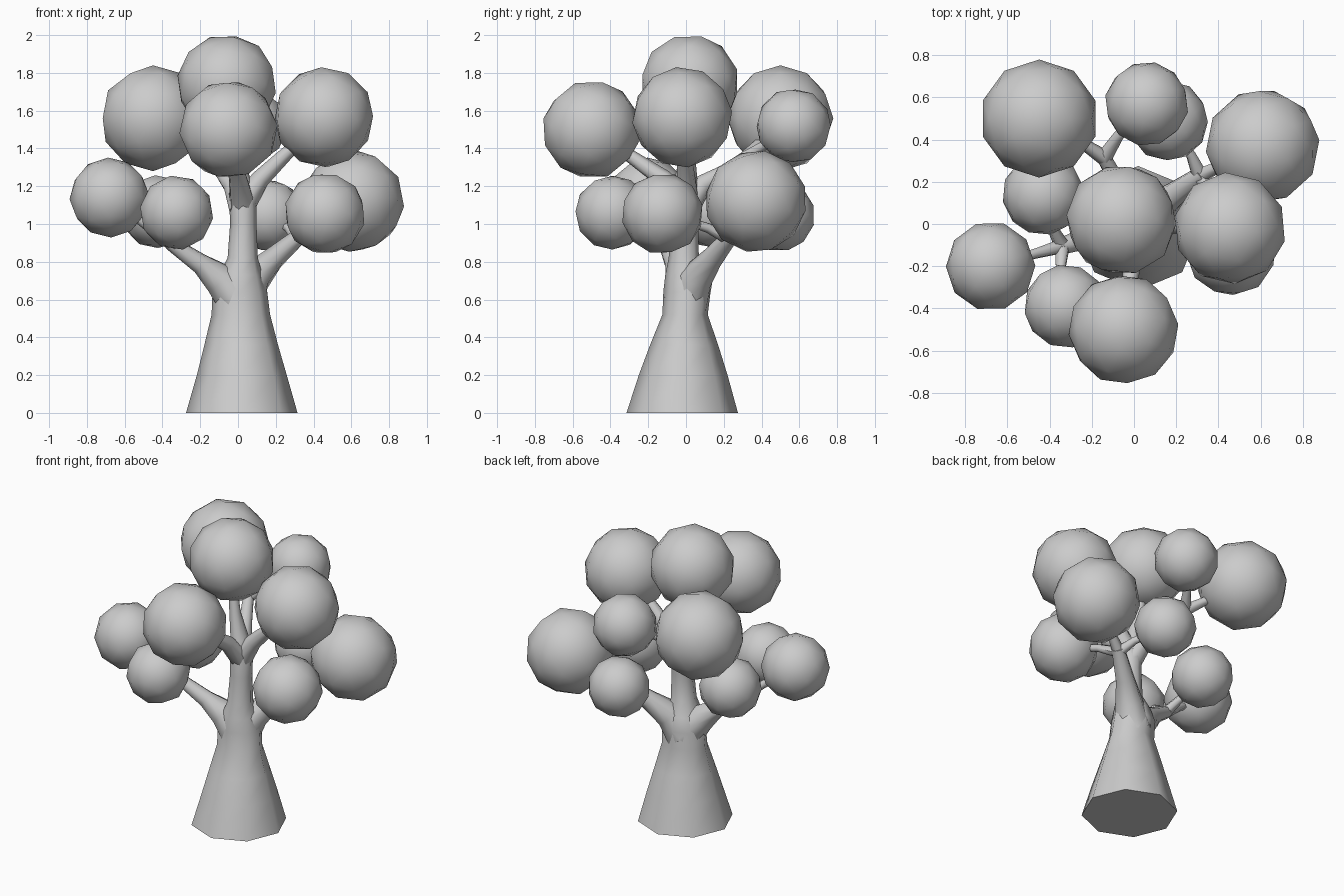
import bpy, bmesh, math
from mathutils import Vector, Euler

cube = bpy.data.objects.get("Cube")
if cube:
    bpy.data.objects.remove(cube)

grey = bpy.data.materials.new("plain grey")
grey.use_nodes = True
COLOUR = (0.6, 0.6, 0.6, 1)
grey.diffuse_color = COLOUR
grey.node_tree.nodes["Principled BSDF"].inputs["Base Color"].default_value = COLOUR


def finish(name, bm):
    """Turn a bmesh into a smooth-shaded grey object."""
    bmesh.ops.recalc_face_normals(bm, faces=bm.faces[:])
    mesh = bpy.data.meshes.new(name)
    bm.to_mesh(mesh)
    bm.free()
    mesh.materials.append(grey)
    obj = bpy.data.objects.new(name, mesh)
    bpy.context.collection.objects.link(obj)
    bpy.ops.object.select_all(action="DESELECT")
    obj.select_set(True)
    bpy.context.view_layer.objects.active = obj
    bpy.ops.object.shade_smooth_by_angle(angle=math.radians(60))
    return obj


def loft(bm, rings):
    """Bridge equal-length rings of points and cap both ends."""
    loops = [[bm.verts.new(p) for p in ring] for ring in rings]
    n = len(loops[0])
    for a, b in zip(loops, loops[1:]):
        for i in range(n):
            j = (i + 1) % n
            bm.faces.new((a[i], a[j], b[j], b[i]))
    bm.faces.new(loops[0][::-1])
    bm.faces.new(loops[-1])


def branch(name, path, radii, sides=8):
    """Tapered limb whose rings stand square to the path."""
    pts = [Vector(p) for p in path]
    rings = []
    for k, (p, r) in enumerate(zip(pts, radii)):
        along = (pts[min(k + 1, len(pts) - 1)] - pts[max(k - 1, 0)]).normalized()
        side = along.cross(Vector((0.3, -1, 0.1))).normalized()
        up = along.cross(side)
        rings.append([p + r * (math.cos(t) * side + math.sin(t) * up)
                      for t in (math.tau * i / sides for i in range(sides))])
    bm = bmesh.new()
    loft(bm, rings)
    return finish(name, bm)


# Trunk: eight-sided flare narrowing to the central leader (x, y, z, rx, ry)
trunk = [(.02, -.02, 0, .295, .295), (.02, -.015, .2, .238, .235),
         (.017, -.01, .36, .195, .18), (.015, -.005, .52, .155, .12),
         (.01, .005, .64, .145, .125), (.015, 0, .73, .115, .11),
         (.025, -.012, .82, .08, .08), (.028, -.005, 1.0, .07, .07),
         (.025, 0, 1.15, .072, .075), (.012, 0, 1.24, .055, .06),
         (-.03, .01, 1.4, .035, .035), (-.06, .02, 1.65, .025, .025)]
bm = bmesh.new()
loft(bm, [[(x + rx * math.cos(math.tau * i / 8), y + ry * math.sin(math.tau * i / 8), z)
           for i in range(8)] for x, y, z, rx, ry in trunk])
finish("trunk", bm)

# Foliage clumps: centre and radius
clumps = {
    "back_right_upper": (-.45, .5, 1.56, .28),
    "crown": (-.06, .02, 1.74, .265),
    "front_upper": (-.05, -.5, 1.5, .262),
    "left_upper": (.455, -.02, 1.565, .267),
    "left_back_lower": (.61, .37, 1.12, .272),
    "left_front_lower": (.46, -.125, 1.055, .217),
    "right_outer_lower": (-.68, -.2, 1.14, .212),
    "right_front_lower": (-.325, -.39, 1.06, .198),
    "right_back_lower": (-.43, .14, 1.065, .195),
    "back_upper": (.06, .57, 1.52, .2),
    "back_lower": (.16, .49, 1.045, .193),
}
for k, (name, (x, y, z, r)) in enumerate(clumps.items()):
    bm = bmesh.new()
    bmesh.ops.create_icosphere(bm, subdivisions=2, radius=r)
    turn = Euler((k * 0.7, k * 1.1, k * 0.5)).to_matrix()
    for v in bm.verts:
        v.co = turn @ v.co + Vector((x, y, z))
    finish("foliage_" + name, bm)

# Main limbs, each ending at a fork
forks = {
    "right": [(0, 0, .6), (-.1, -.02, .71), (-.2, -.06, .79), (-.36, -.11, .9)],
    "left": [(.02, .01, .6), (.09, .06, .72), (.19, .14, .82), (.33, .24, .94)],
    "back": [(.02, 0, 1.08), (-.02, .08, 1.2), (-.08, .2, 1.27), (-.15, .33, 1.36)],
}
widths = {"right": (.12, .09, .055, .038), "left": (.12, .09, .06, .042),
          "back": (.07, .058, .042, .034)}
for name, path in forks.items():
    branch(name + "_limb", path, widths[name])

# Twigs from each fork into its clumps
twigs = {"right": ("right_outer_lower", "right_front_lower", "right_back_lower"),
         "left": ("left_back_lower", "left_front_lower", "back_lower"),
         "back": ("back_right_upper", "back_upper")}
for fork, targets in twigs.items():
    before, start = (Vector(p) for p in forks[fork][-2:])
    root = start.lerp(before, .12)
    for target in targets:
        end = Vector(clumps[target][:3])
        middle = start.lerp(end, .35)
        branch("twig_" + target, [root, middle, end], (.038, .026, .02), 6)

# Upper limbs running straight from the leader into a clump
for target, bend in (("front_upper", (0, -.12, 1.24)), ("left_upper", (.12, 0, 1.24))):
    end = Vector(clumps[target][:3])
    path = [Vector((.025, 0, 1.1)), Vector(bend), Vector(bend).lerp(end, .5), end]
    branch("limb_" + target, path, (.07, .05, .034, .025))
